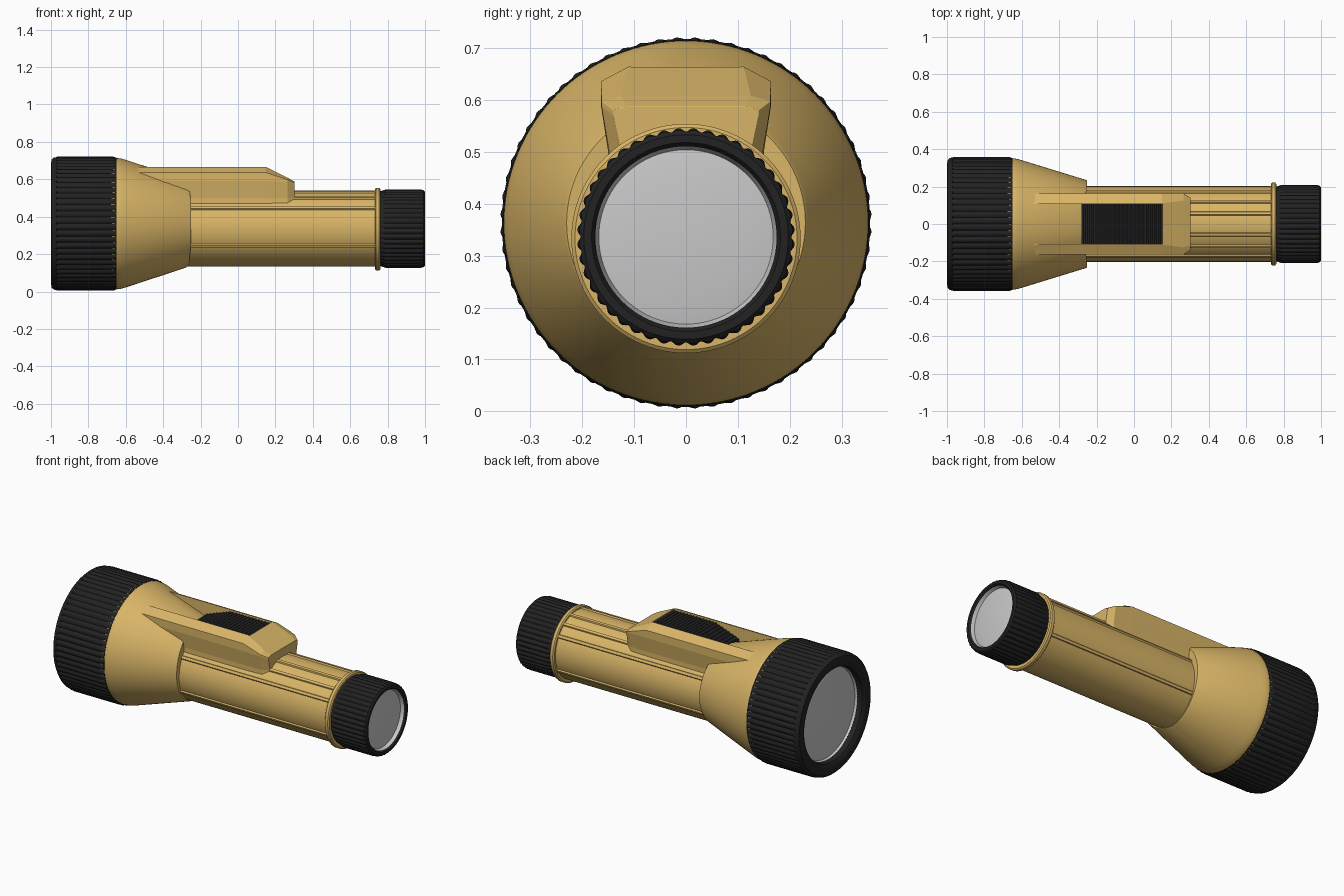
import bpy, bmesh, math

if "Cube" in bpy.data.objects:
    bpy.data.objects.remove(bpy.data.objects["Cube"])

def material(name, rgb):
    m = bpy.data.materials.new(name)
    m.diffuse_color = (*rgb, 1)
    m.use_nodes = True
    m.node_tree.nodes["Principled BSDF"].inputs["Base Color"].default_value = m.diffuse_color
    return m

YELLOW = material("mustard_plastic", (0.69, 0.46, 0.135))
BLACK = material("black_rubber", (0.016, 0.016, 0.016))
GREY = material("lens_grey", (0.58, 0.58, 0.58))

HEAD_Z, TAIL_Z = 0.363, 0.336      # axis heights of the head and of the barrel


def loft(name, rings, mat, closed=False, smooth=35):
    """Skin a list of equally sized point rings; closed joins last ring to first."""
    bm = bmesh.new()
    loops = [[bm.verts.new(p) for p in ring] for ring in rings]
    pairs = list(zip(loops, loops[1:]))
    if closed:
        pairs.append((loops[-1], loops[0]))
    else:
        bm.faces.new(loops[0])
        bm.faces.new(loops[-1])
    n = len(loops[0])
    for a, b in pairs:
        for i in range(n):
            j = (i + 1) % n
            bm.faces.new((a[i], a[j], b[j], b[i]))
    bmesh.ops.remove_doubles(bm, verts=bm.verts, dist=1e-5)
    bmesh.ops.recalc_face_normals(bm, faces=bm.faces)
    me = bpy.data.meshes.new(name)
    bm.to_mesh(me)
    bm.free()
    me.materials.append(mat)
    if smooth:
        me.shade_smooth()
        me.set_sharp_from_angle(angle=math.radians(smooth))
    ob = bpy.data.objects.new(name, me)
    bpy.context.collection.objects.link(ob)
    return ob


def lathe(name, profile, cz, mat, segs=96, shape=None, closed=False):
    """Turn (x, radius, relief) points about the x axis; shape(angle) scales the relief."""
    rings = []
    for x, r, k in profile:
        ring = []
        for i in range(segs):
            a = 2 * math.pi * i / segs
            rr = r + (k * shape(a) if shape else 0)
            ring.append((x, rr * math.cos(a), cz + rr * math.sin(a)))
        rings.append(ring)
    return loft(name, rings, mat, closed)


def scallop(n):
    return lambda a: abs(math.sin(n * a / 2)) - 1


# Ribbed head grip and tail cap (closed ring profiles)
lathe("head_grip", [
    (-0.95, 0.27, 0), (-0.985, 0.278, 0), (-0.997, 0.295, 0), (-1.0, 0.315, 0),
    (-0.997, 0.342, 0), (-0.985, 0.353, 0), (-0.972, 0.355, 0), (-0.968, 0.358, 0.010),
    (-0.665, 0.358, 0.010), (-0.65, 0.352, 0), (-0.65, 0.27, 0)],
    HEAD_Z, BLACK, 64 * 6, scallop(64), True)
lathe("tail_cap", [
    (0.97, 0.172, 0), (0.992, 0.175, 0), (1.0, 0.182, 0), (1.0, 0.197, 0),
    (0.992, 0.206, 0.003), (0.975, 0.210, 0.009), (0.79, 0.210, 0.009),
    (0.77, 0.203, 0.004), (0.755, 0.198, 0), (0.755, 0.172, 0)],
    TAIL_Z, BLACK, 44 * 6, scallop(44), True)

# Recessed, gently domed lenses at both ends


def lens(name, x, d, r, cz, depth):
    """x is the rim position, d the inward direction along x."""
    prof = [(x + d * 0.08, 0, 0), (x + d * 0.08, r, 0), (x, r, 0),
            (x + d * depth, r * 0.96, 0)]
    for t in (0.85, 0.65, 0.45, 0.25, 0.1, 0.0):
        prof.append((x + d * depth * (0.45 + 0.55 * t * t), r * t, 0))
    lathe(name, prof, cz, GREY)


lens("head_lens", -0.983, 1, 0.279, HEAD_Z, 0.04)
lens("tail_lens", 0.990, -1, 0.175, TAIL_Z, 0.02)

# Flared head cone; its rear edge bows backwards at the sides
cone = lathe("head_cone", [
    (-0.68, 0.30, 0), (-0.68, 0.348, 0), (-0.645, 0.351, 0), (-0.625, 0.348, 0),
    (-0.60, 0.341, 0), (-0.28, 0.236, 0), (-0.272, 0.230, 0), (-0.272, 0.15, 0)],
    HEAD_Z, YELLOW, 128)
for v in cone.data.vertices:
    if v.co.x > -0.3:
        v.co.x += 0.022 * min(1, abs(v.co.y) / 0.23)

# Barrel with lengthwise ribs on the sides and top
RIBS = [-27, 33, 54, 74, 106, 126, 147, 207]


def ribs(a):
    deg = math.degrees(a)
    d = min(abs((deg - r + 180) % 360 - 180) for r in RIBS)
    return 1 if d < 2.2 else 0


lathe("barrel", [(-0.4, 0.202, 0.008), (0.74, 0.202, 0.008)], TAIL_Z, YELLOW, 360, ribs)

# Collar in front of the tail cap
lathe("collar", [
    (0.732, 0.18, 0), (0.732, 0.214, 0), (0.738, 0.221, 0), (0.755, 0.221, 0),
    (0.761, 0.214, 0), (0.761, 0.18, 0)], 0.333, YELLOW)

# Switch housing: chamfered block with sloped rear end


def section(x, top, shoulder, w_top, w_side, w_low, low):
    half = [(w_top, top), (w_side, shoulder), (w_side, min(0.59, shoulder - 0.01)),
            (w_low, 0.50), (w_low, low)]
    return [(x, y, z) for y, z in half] + [(x, -y, z) for y, z in reversed(half)]


housing = loft("switch_housing", [
    section(-0.62, 0.665, 0.636, 0.110, 0.164, 0.150, 0.40),
    section(0.15, 0.665, 0.636, 0.110, 0.164, 0.150, 0.40),
    section(0.265, 0.608, 0.598, 0.125, 0.163, 0.148, 0.40),
    section(0.302, 0.588, 0.580, 0.115, 0.140, 0.125, 0.40)], YELLOW, smooth=0)

# Cutter for the open channel in the housing
cutter = loft("channel_cutter", [
    [(x, -0.106, 0.56), (x, 0.106, 0.56), (x, 0.106, 0.8), (x, -0.106, 0.8)]
    for x in (-0.8, 0.152)], YELLOW, smooth=0)
cutter.hide_render = True
cutter.hide_viewport = True
cut = housing.modifiers.new("channel", 'BOOLEAN')
cut.operation = 'DIFFERENCE'
cut.solver = 'EXACT'
cut.object = cutter
bev = housing.modifiers.new("soft_edges", 'BEVEL')
bev.width = 0.006
bev.segments = 2
bev.limit_method = 'ANGLE'
bev.angle_limit = math.radians(25)

# Ridged thumb switch: flat at the rear, ramping down towards the head
N = 20
outline = [(0.152, 0.565)]
for i in range(N * 2 + 1):
    x = 0.152 - 0.432 * i / (N * 2)
    base = 0.657 if x > -0.12 else 0.657 - (-0.12 - x) * 0.36
    outline.append((x, base - (0.007 if i % 2 else 0)))
outline.append((-0.28, 0.565))
loft("thumb_switch", [[(x, y, z) for x, z in outline] for y in (-0.106, 0.106)],
     BLACK, smooth=0)
